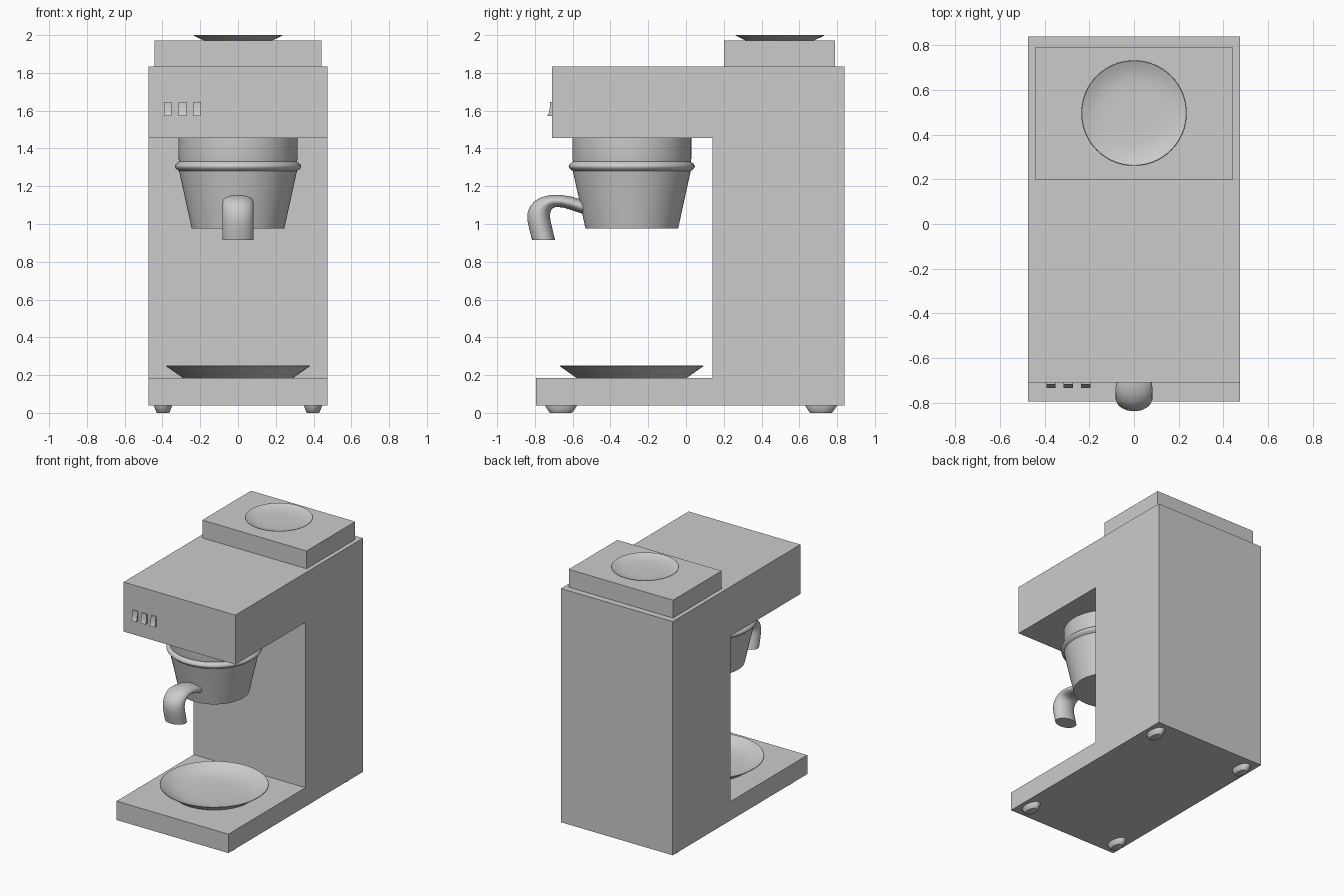
import bpy, bmesh, math

if "Cube" in bpy.data.objects:
    bpy.data.objects.remove(bpy.data.objects["Cube"])


def finish(name, bm, smooth=None):
    bmesh.ops.recalc_face_normals(bm, faces=bm.faces)
    me = bpy.data.meshes.new(name)
    bm.to_mesh(me)
    bm.free()
    ob = bpy.data.objects.new(name, me)
    bpy.context.collection.objects.link(ob)
    if smooth:
        bpy.ops.object.select_all(action='DESELECT')
        ob.select_set(True)
        bpy.context.view_layer.objects.active = ob
        bpy.ops.object.shade_smooth_by_angle(angle=math.radians(smooth))
    return ob


def extrude_x(name, profile, x0, x1, smooth=None):
    """Extrude a (y, z) outline between x0 and x1."""
    bm = bmesh.new()
    f = bm.faces.new([bm.verts.new((x0, y, z)) for y, z in profile])
    ext = bmesh.ops.extrude_face_region(bm, geom=[f])
    moved = [v for v in ext['geom'] if isinstance(v, bmesh.types.BMVert)]
    bmesh.ops.translate(bm, verts=moved, vec=(x1 - x0, 0, 0))
    return finish(name, bm, smooth)


def skin(name, rings, smooth):
    """Join rings of points into a tube with capped ends."""
    bm = bmesh.new()
    loops = [[bm.verts.new(p) for p in ring] for ring in rings]
    n = len(loops[0])
    for a, b in zip(loops, loops[1:]):
        for i in range(n):
            j = (i + 1) % n
            bm.faces.new((a[i], a[j], b[j], b[i]))
    bm.faces.new(loops[0])
    bm.faces.new(loops[-1])
    return finish(name, bm, smooth)


def lathe(name, profile, cx, cy, sides=64, sx=1, smooth=35):
    """Revolve (radius, z) pairs about a vertical axis; sx squashes in x."""
    ang = [2 * math.pi * i / sides for i in range(sides)]
    rings = [[(cx + r * sx * math.cos(a), cy + r * math.sin(a), z) for a in ang]
             for r, z in profile]
    return skin(name, rings, smooth)


# C-shaped housing: base, column and overhanging head
extrude_x("housing", [(-0.795, 0.04), (0.84, 0.04), (0.84, 1.835), (-0.71, 1.835),
                      (-0.71, 1.455), (0.14, 1.455), (0.14, 0.185), (-0.795, 0.185)],
          -0.475, 0.475)

# Raised block on top
extrude_x("top_block", [(0.2, 1.835), (0.79, 1.835), (0.79, 1.972), (0.2, 1.972)],
          -0.443, 0.443)

# Warming dishes
lathe("top_dish", [(0.18, 1.971), (0.236, 1.998), (0.234, 2.0), (0.205, 1.988),
                   (0.175, 1.98), (0.14, 1.976), (0.08, 1.975), (0.01, 1.975)], 0, 0.497)
lathe("warming_dish", [(0.29, 0.184), (0.38, 0.247), (0.377, 0.25), (0.33, 0.221),
                       (0.28, 0.201), (0.22, 0.191), (0.12, 0.189), (0.01, 0.189)],
      0, -0.288)

# Filter basket with a rounded bead
bead = [(0.312 + 0.022 * math.sin(math.pi * t / 8), 1.33 - 0.05 * t / 8) for t in range(9)]
lathe("filter_basket", [(0.315, 1.46), (0.315, 1.345)] + bead + [(0.245, 0.975)], 0, -0.287)

# Spout: flattened tube through (outer y, z, inner y, z, half width) stations
stations = [(-0.50, 1.105, -0.50, 1.03, 0.075), (-0.55, 1.128, -0.55, 1.055, 0.077),
            (-0.61, 1.146, -0.61, 1.075, 0.079), (-0.665, 1.154, -0.655, 1.088, 0.080),
            (-0.72, 1.153, -0.69, 1.09, 0.081), (-0.765, 1.142, -0.705, 1.084, 0.082),
            (-0.80, 1.122, -0.714, 1.073, 0.082), (-0.826, 1.094, -0.719, 1.058, 0.082),
            (-0.839, 1.058, -0.72, 1.037, 0.083), (-0.839, 1.015, -0.716, 1.01, 0.083),
            (-0.828, 0.965, -0.705, 0.965, 0.083), (-0.815, 0.915, -0.693, 0.915, 0.083)]
rings = []
for oy, oz, iy, iz, w in stations:
    ring = []
    for k in range(32):
        a = 2 * math.pi * k / 32
        s = math.cos(a) / 2
        ring.append((w * math.sin(a), (oy + iy) / 2 + s * (oy - iy),
                     (oz + iz) / 2 + s * (oz - iz)))
    rings.append(ring)
skin("spout", rings, 40)

# Rocker switches on the head
for i in range(3):
    x = -0.372 + 0.078 * i
    extrude_x(f"switch_{i + 1}", [(-0.70, 1.57), (-0.735, 1.572), (-0.727, 1.585),
                                  (-0.722, 1.605), (-0.72, 1.63), (-0.719, 1.645),
                                  (-0.70, 1.645)], x - 0.021, x + 0.021, 30)

# Four oval tapered feet
for sx, side in ((-1, "left"), (1, "right")):
    for y, end in ((-0.662, "front"), (0.715, "back")):
        lathe(f"foot_{end}_{side}", [(0.084, 0.045), (0.082, 0.034), (0.062, 0.004), (0.056, 0)],
              sx * 0.397, y, sides=32, sx=0.57)
